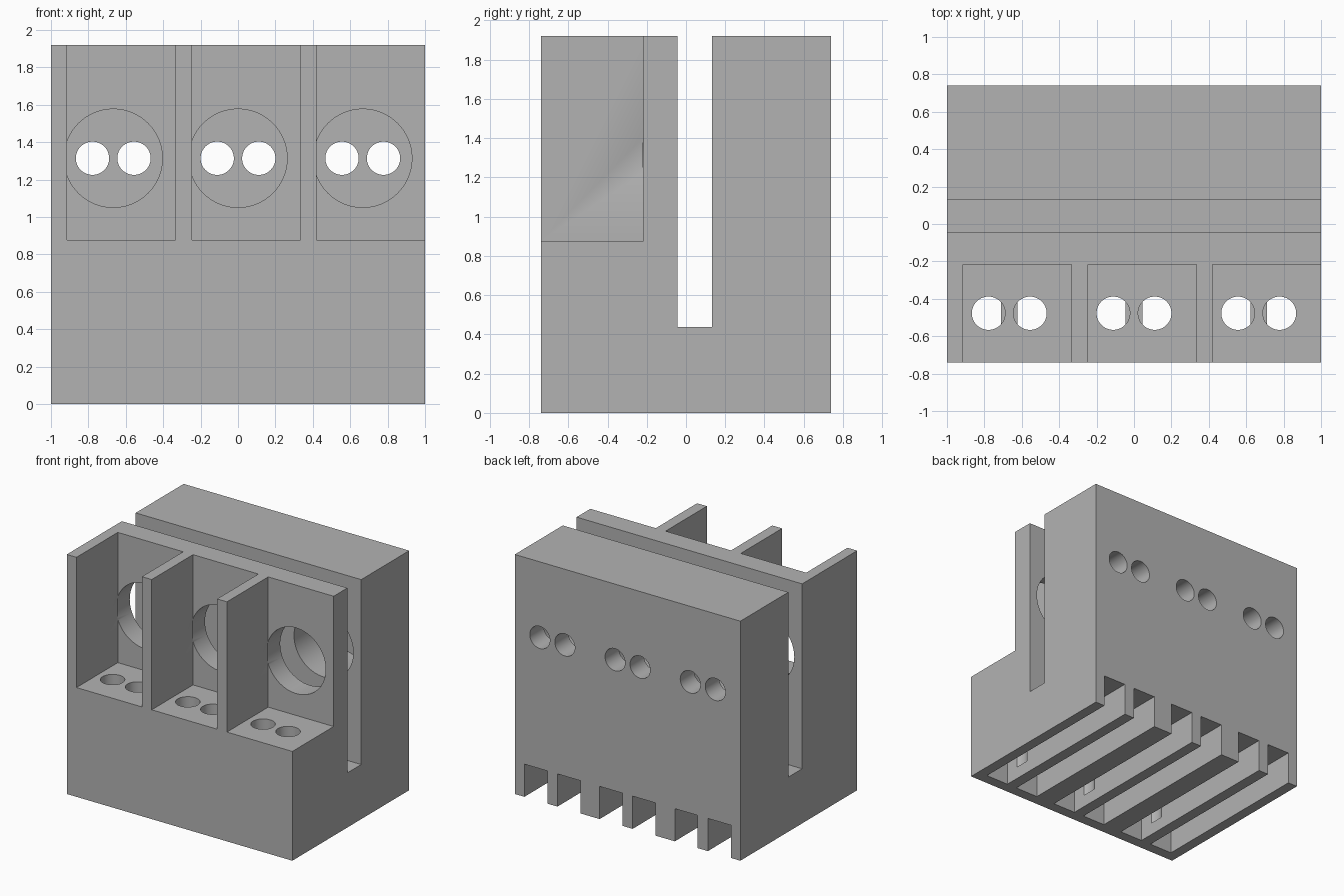
import bpy
import bmesh
from math import pi, radians
from mathutils import Matrix, Vector

default = bpy.data.objects.get("Cube")
if default:
    bpy.data.objects.remove(default, do_unlink=True)

# Main dimensions
HALF_Y, TOP = 0.74, 1.92
SLOT_FRONT, SLOT_BACK, SLOT_FLOOR = -0.043, 0.132, 0.438
POCKET_BACK, POCKET_FLOOR = -0.217, 0.876
HOLE_Z, BORE_R, PIN_R = 1.314, 0.263, 0.089
CHANNEL_TOP = 0.262
BAYS = (-0.667, 0.0, 0.667)
PIN_OFFSETS = (-0.111, 0.111)

grey = bpy.data.materials.new("plain grey")
grey.use_nodes = True
colour = (0.45, 0.45, 0.45, 1)
grey.diffuse_color = colour
grey.node_tree.nodes["Principled BSDF"].inputs["Base Color"].default_value = colour


def make_object(name, bm):
    bmesh.ops.recalc_face_normals(bm, faces=bm.faces)
    mesh = bpy.data.meshes.new(name)
    bm.to_mesh(mesh)
    bm.free()
    mesh.materials.append(grey)
    obj = bpy.data.objects.new(name, mesh)
    bpy.context.collection.objects.link(obj)
    return obj


def box(name, x, y, z):
    bm = bmesh.new()
    bmesh.ops.create_cube(bm, size=1)
    for v in bm.verts:
        v.co = Vector([(r[0] + r[1]) / 2 + c * (r[1] - r[0])
                       for r, c in zip((x, y, z), v.co)])
    return make_object(name, bm)


def rod(name, radius, start, end):
    start, end = Vector(start), Vector(end)
    axis = end - start
    turn = Matrix.Rotation(pi / 2, 4, 'X') if abs(axis.y) > abs(axis.z) else Matrix()
    bm = bmesh.new()
    bmesh.ops.create_cone(bm, cap_ends=True, segments=64, radius1=radius,
                          radius2=radius, depth=axis.length,
                          matrix=Matrix.Translation((start + end) / 2) @ turn)
    return make_object(name, bm)


def cut(target, cutter):
    mod = target.modifiers.new("cut", 'BOOLEAN')
    mod.operation, mod.solver, mod.object = 'DIFFERENCE', 'EXACT', cutter
    bpy.context.view_layer.objects.active = target
    bpy.ops.object.modifier_apply(modifier=mod.name)
    bpy.data.objects.remove(cutter, do_unlink=True)


# Slotted block: side profile extruded along x
profile = [(-HALF_Y, 0), (HALF_Y, 0), (HALF_Y, TOP), (SLOT_BACK, TOP),
           (SLOT_BACK, SLOT_FLOOR), (SLOT_FRONT, SLOT_FLOOR),
           (SLOT_FRONT, TOP), (-HALF_Y, TOP)]
bm = bmesh.new()
face = bm.faces.new([bm.verts.new((-1, y, z)) for y, z in profile])
extruded = bmesh.ops.extrude_face_region(bm, geom=[face])["geom"]
bmesh.ops.translate(bm, vec=(2, 0, 0),
                    verts=[g for g in extruded if isinstance(g, bmesh.types.BMVert)])
block = make_object("connector_block", bm)

for x in BAYS:
    # Front pocket, the last one open at the side
    right = 1.2 if x > 0.5 else x + 0.333
    cut(block, box("pocket_cutter", (x - 0.247, right), (-1, POCKET_BACK), (POCKET_FLOOR, 3)))
    # Wide bore through the thin wall and into the rear block
    cut(block, rod("bore_cutter", BORE_R, (x, POCKET_BACK - 0.001, HOLE_Z),
                   (x, HALF_Y - 0.175, HOLE_Z)))
    for dx in PIN_OFFSETS:
        # Pin holes out of the back and down through the pocket floor
        cut(block, rod("rear_pin_cutter", PIN_R, (x + dx, 0.4, HOLE_Z), (x + dx, 1, HOLE_Z)))
        cut(block, rod("floor_pin_cutter", PIN_R, (x + dx, -0.477, 0.1), (x + dx, -0.477, 1)))
    for side in (-1, 1):
        # Underside channels, open at the back
        edges = sorted((x + side * 0.045, x + side * 0.248))
        cut(block, box("channel_cutter", edges, (-0.653, 1), (-1, CHANNEL_TOP)))

# Smooth bores, crisp edges
bpy.ops.object.select_all(action='DESELECT')
block.select_set(True)
bpy.context.view_layer.objects.active = block
bpy.ops.object.shade_smooth_by_angle(angle=radians(30))
